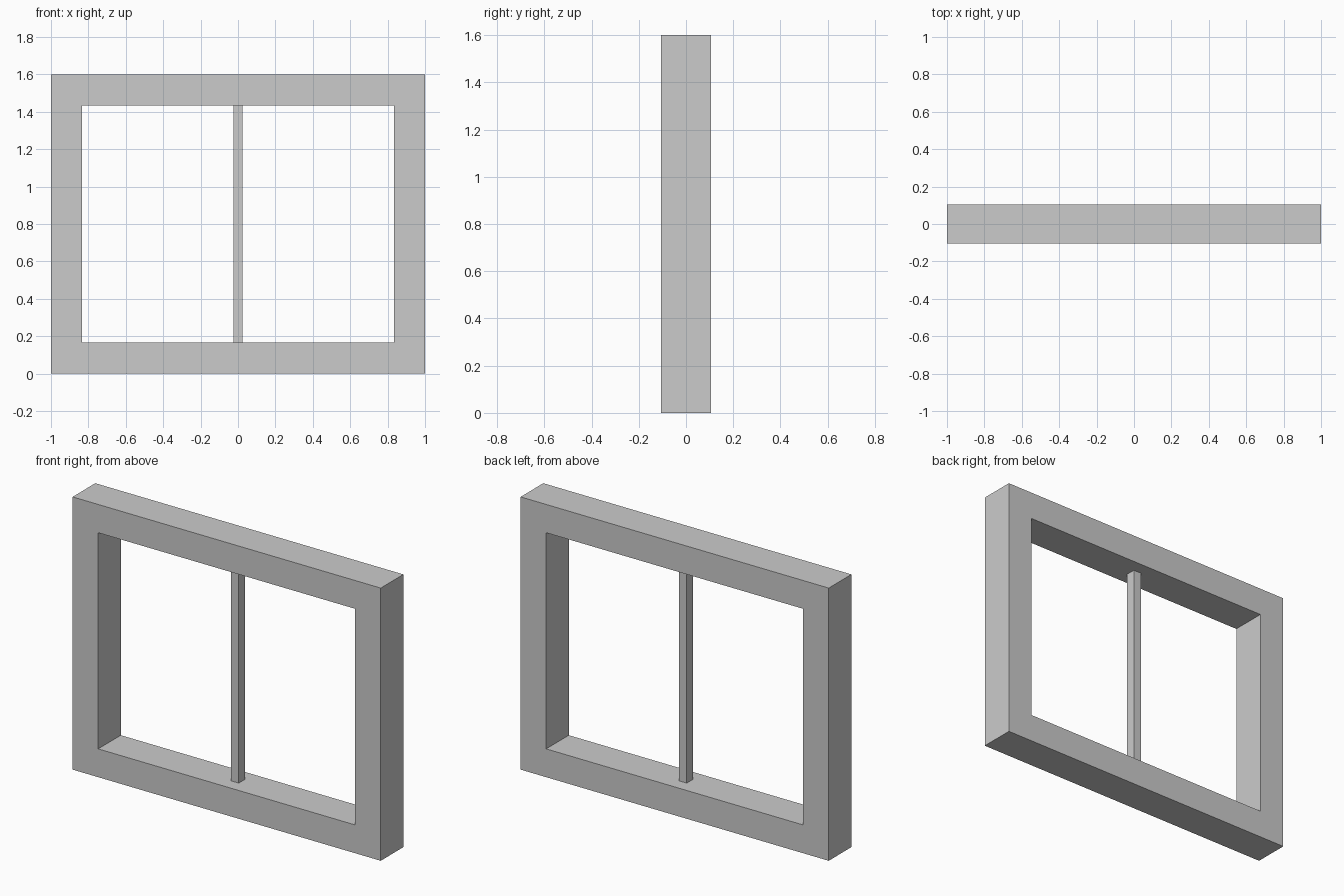
import bpy, bmesh

if "Cube" in bpy.data.objects:
    bpy.data.objects.remove(bpy.data.objects["Cube"])

W, H, D = 1.0, 1.6, 0.105      # half width, height, half depth
B = 0.166                      # border thickness


def make_object(name, bm):
    bmesh.ops.recalc_face_normals(bm, faces=bm.faces)
    mesh = bpy.data.meshes.new(name)
    bm.to_mesh(mesh)
    bm.free()
    obj = bpy.data.objects.new(name, mesh)
    bpy.context.collection.objects.link(obj)
    return obj


def rectangle(bm, half_width, bottom, top, y):
    corners = [(-half_width, bottom), (half_width, bottom),
               (half_width, top), (-half_width, top)]
    return [bm.verts.new((x, y, z)) for x, z in corners]


# Window frame: four rectangular loops joined into one mitred ring
bm = bmesh.new()
loops = [rectangle(bm, W, 0, H, -D),
         rectangle(bm, W, 0, H, D),
         rectangle(bm, W - B, B, H - B, D),
         rectangle(bm, W - B, B, H - B, -D)]
for i in range(4):
    a, b = loops[i], loops[(i + 1) % 4]
    for j in range(4):
        k = (j + 1) % 4
        bm.faces.new((a[j], a[k], b[k], b[j]))
make_object("window_frame", bm)

# Centre mullion: slim post between the bottom and top rails
bm = bmesh.new()
bmesh.ops.create_cube(bm, size=1)
bmesh.ops.scale(bm, vec=(0.05, 0.058, H - 2 * B), verts=bm.verts)
make_object("centre_mullion", bm).location.z = H / 2
